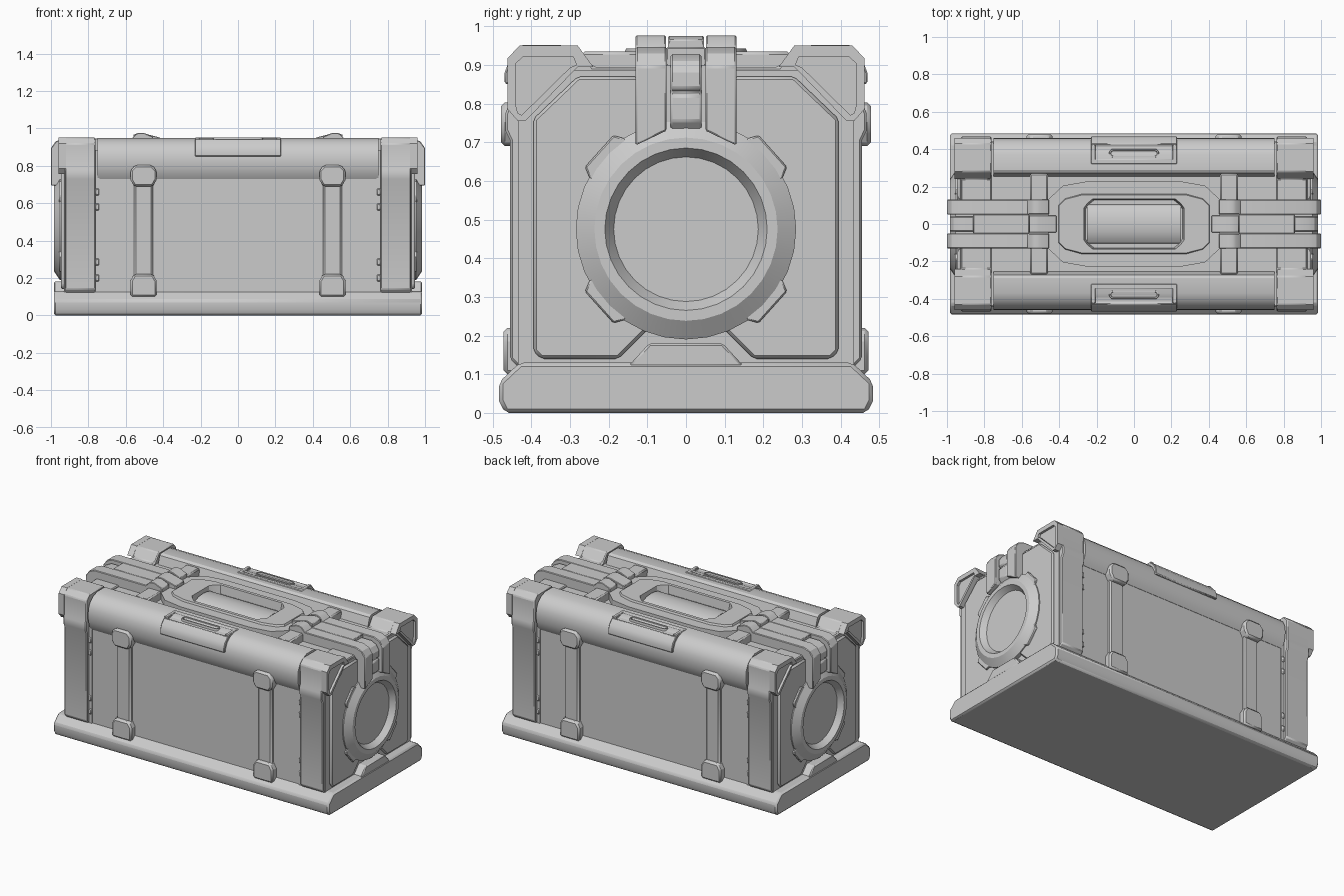
import bpy, bmesh, math
from mathutils import Vector

if "Cube" in bpy.data.objects:
    bpy.data.objects.remove(bpy.data.objects["Cube"])


def place(axis, u, v, w):
    """Profile point (u, v) at depth w along the axis."""
    return {'x': (w, u, v), 'y': (u, w, v), 'z': (u, v, w)}[axis]


def loft(name, rings, mirror='', bevel=0.0):
    """Skin a list of equal-length point loops, capping both ends."""
    bm = bmesh.new()
    loops = [[bm.verts.new(p) for p in ring] for ring in rings]
    n = len(loops[0])
    for a, b in zip(loops, loops[1:]):
        for i in range(n):
            j = (i + 1) % n
            bm.faces.new((a[i], a[j], b[j], b[i]))
    bm.faces.new(loops[0])
    bm.faces.new(loops[-1])
    bmesh.ops.recalc_face_normals(bm, faces=bm.faces)
    mesh = bpy.data.meshes.new(name)
    bm.to_mesh(mesh)
    bm.free()
    obj = bpy.data.objects.new(name, mesh)
    bpy.context.collection.objects.link(obj)
    bpy.ops.object.select_all(action='DESELECT')
    obj.select_set(True)
    bpy.context.view_layer.objects.active = obj
    bpy.ops.object.shade_smooth_by_angle(angle=math.radians(28))
    if bevel:
        m = obj.modifiers.new('edge_bevel', 'BEVEL')
        m.width, m.segments, m.limit_method = bevel, 1, 'ANGLE'
        m.angle_limit = math.radians(35)
    if mirror:
        m = obj.modifiers.new('mirror', 'MIRROR')
        m.use_axis = ['X' in mirror, 'Y' in mirror, False]
        m.use_mirror_merge = False
    return obj


def extrude(name, pts, axis, a, b, mirror='', bevel=0.0):
    return loft(name, [[place(axis, u, v, w) for u, v in pts] for w in (a, b)], mirror, bevel)


def box(name, x, y, z, mirror='', bevel=0.0):
    rect = [(x[0], y[0]), (x[1], y[0]), (x[1], y[1]), (x[0], y[1])]
    return extrude(name, rect, 'z', z[0], z[1], mirror, bevel)


def sym(pts):
    """Complete a right-hand half outline with its left-hand reflection."""
    return pts + [(-u, v) for u, v in reversed(pts)]


def quad_sym(pts):
    """Complete a first-quadrant outline in all four quadrants."""
    return sym([(u, -v) for u, v in reversed(pts)] + pts)


def circle(x, r, n=32):
    return [(x, r * math.cos(2 * math.pi * i / n), 0.475 + r * math.sin(2 * math.pi * i / n))
            for i in range(n)]


# Base tray with raised humps at both ends
extrude('base', sym([(.468, 0), (.483, .03), (.483, .08), (.43, .13)]), 'x', -.985, .985, bevel=.01)
extrude('base_hump', sym([(.15, .12), (.095, .18)]), 'x', .90, .984, 'X', .006)

# Main body and the two end frames
box('body', (-.78, .78), (-.43, .43), (.10, .885))
frame = [(.43, .115), (.455, .14), (.455, .705), (.467, .73), (.467, .775), (.461, .79),
         (.461, .918), (.43, .95), (.28, .95), (.24, .895)]
extrude('end_frame', sym(frame), 'x', .762, .925, 'X', .006)
box('frame_core', (.74, .93), (-.435, .435), (.11, .885), 'X')

# Small hinge tabs beside the front and back panels
for z in (.20, .285, .58, .66):
    box('panel_tab', (.742, .765), (.42, .442), (z - .018, z + .018), 'XY', .005)

# Lid rails with curved outer profile
rail = [(.25, .87), (.272, .938), (.29, .948), (.37, .948), (.41, .932), (.44, .905), (.456, .87),
        (.461, .83), (.457, .79), (.447, .755), (.432, .73), (.38, .73)]
extrude('lid_rail', rail, 'x', -.75, .75, 'Y')

# Label pads on the rails, each with a recessed bed and a slot
pad = [(.32, .90), (.32, .952), (.345, .952), (.352, .944), (.415, .936), (.428, .942),
       (.458, .91), (.469, .88), (.469, .852), (.44, .845)]
extrude('lid_pad', pad, 'x', -.23, .23, 'Y', .004)
for x0, x1 in ((-.23, -.205), (.205, .23)):
    box('lid_pad_side', (x0, x1), (.322, .425), (.92, .952), 'Y', .004)


def stadium(length, r, z):
    pts = []
    for i in range(16):
        a = math.pi * (i + .5) / 8 - math.pi / 2
        pts.append((math.copysign(length, math.cos(a)) + r * math.cos(a), .378 + r * math.sin(a), z))
    return pts


loft('lid_pad_slot', [stadium(.11, .025, .93), stadium(.11, .022, .952),
                      stadium(.11, .015, .952), stadium(.11, .012, .943)], 'Y')

# Cross ribs beside the central plate
box('cross_rib', (.46, .555), (.09, .27), (.87, .935), 'XY', .008)

# Central carry plate with an open hole and a rounded grip
outer = quad_sym([(.46, .13), (.38, .205), (.25, .228)])
step = quad_sym([(.405, .10), (.37, .135), (.28, .16)])
rim = quad_sym([(.40, .098), (.366, .132), (.278, .155)])
hole = quad_sym([(.268, .085), (.25, .11), (.22, .135)])
floor = quad_sym([(.258, .08), (.242, .105), (.214, .127)])
loft('carry_plate', [[(x, y, z) for x, y in pts] for pts, z in
                     ((outer, .87), (outer, .93), (step, .93), (rim, .942), (hole, .942), (floor, .888))])
loft('carry_grip', [[(x, .108 * math.cos(math.pi * i / 8), .88 + .05 * math.sin(math.pi * i / 8))
                     for i in range(16)] for x in (-.25, .25)])

# Hinge knuckles between the plate and the end straps
knuckle = [(.57, .88), (.57, .945), (.545, .97), (.53, .976), (.505, .976), (.455, .955), (.455, .88)]
extrude('hinge_knuckle', knuckle, 'y', .052, .13, 'XY', .003)
tongue = [(.56, .88), (.56, .965), (.535, .975), (.51, .975), (.415, .95), (.415, .88)]
extrude('hinge_tongue', tongue, 'y', -.046, .046, 'X', .003)

# End straps: top plate, two arms folding over the edge, and the middle latch
box('strap_plate', (.56, .86), (-.052, .052), (.87, .946), 'X', .004)
arm_top = [(.56, .87), (.56, .946), (.935, .946), (.975, .93), (1.0, .895)]


def arm(y, low):
    pts = arm_top + [(1.0, low), (.94, low), (.94, .87)]
    return [(x, y, z) for x, z in pts]


loft('strap_arm', [arm(.05, .73), arm(.13, .692)], 'XY', .004)
latch = [(.85, .87), (.85, .928), (.93, .928), (.965, .91), (.985, .88), (.985, .84), (.972, .83),
         (.985, .82), (.985, .755), (.965, .732), (.93, .732), (.93, .87)]
extrude('latch', latch, 'y', -.04, .04, 'X', .005)
box('latch_bed', (.92, .955), (-.06, .06), (.70, .90), 'X')

# Raised panels on the end faces
panel = [(.125, .87), (.28, .87), (.395, .76), (.395, .16), (.375, .14), (.175, .14), (.08, .235), (.08, .80)]
extrude('end_panel', panel, 'x', .925, .946, 'X' 'Y', .008)

# Corner guards with triangular recesses
guard = [(.24, .895), (.28, .95), (.43, .95), (.461, .918), (.461, .785), (.435, .755), (.415, .755), (.28, .895)]
recess = [(.283, .90), (.292, .922), (.42, .922), (.441, .903), (.441, .80), (.435, .775), (.425, .77), (.30, .893)]
loft('corner_guard', [[(x, y, z) for y, z in pts] for pts, x in
                      ((guard, .92), (guard, .96), (recess, .96), (recess, .945))], 'XY')

# Round end port: flared ring with a sunken dish, plus lugs around it
loft('end_port', [circle(x, r) for x, r in
                  ((.92, .285), (.953, .285), (.985, .237), (.985, .21), (.979, .206), (.95, .187))], 'X')
for sign in (-1, 1):
    a = sign * math.radians(42)
    d, t = Vector((math.cos(a), math.sin(a))), Vector((-math.sin(a), math.cos(a)))
    lug = [Vector((0, .475)) + d * r + t * w for r, w in ((.26, -.075), (.302, -.055), (.302, .055), (.26, .075))]
    extrude('port_lug', lug, 'x', .925, .957, 'XY', .004)

# Side straps with a head over the lid and a foot over the base
C = .505
strap = [(.07, .10), (.07, .185), (.05, .22), (.05, .69), (.07, .725), (.07, .775), (.045, .803)]
head = [(.05, .69), (.07, .725), (.07, .775), (.045, .803)]
foot = [(.07, .10), (.07, .185), (.05, .22)]
for name, pts, depth in (('side_strap', strap, .45), ('strap_head', head, .478), ('strap_foot', foot, .472)):
    extrude(name, [(C + u, v) for u, v in sym(pts)], 'y', .41, depth, 'XY', .01)
